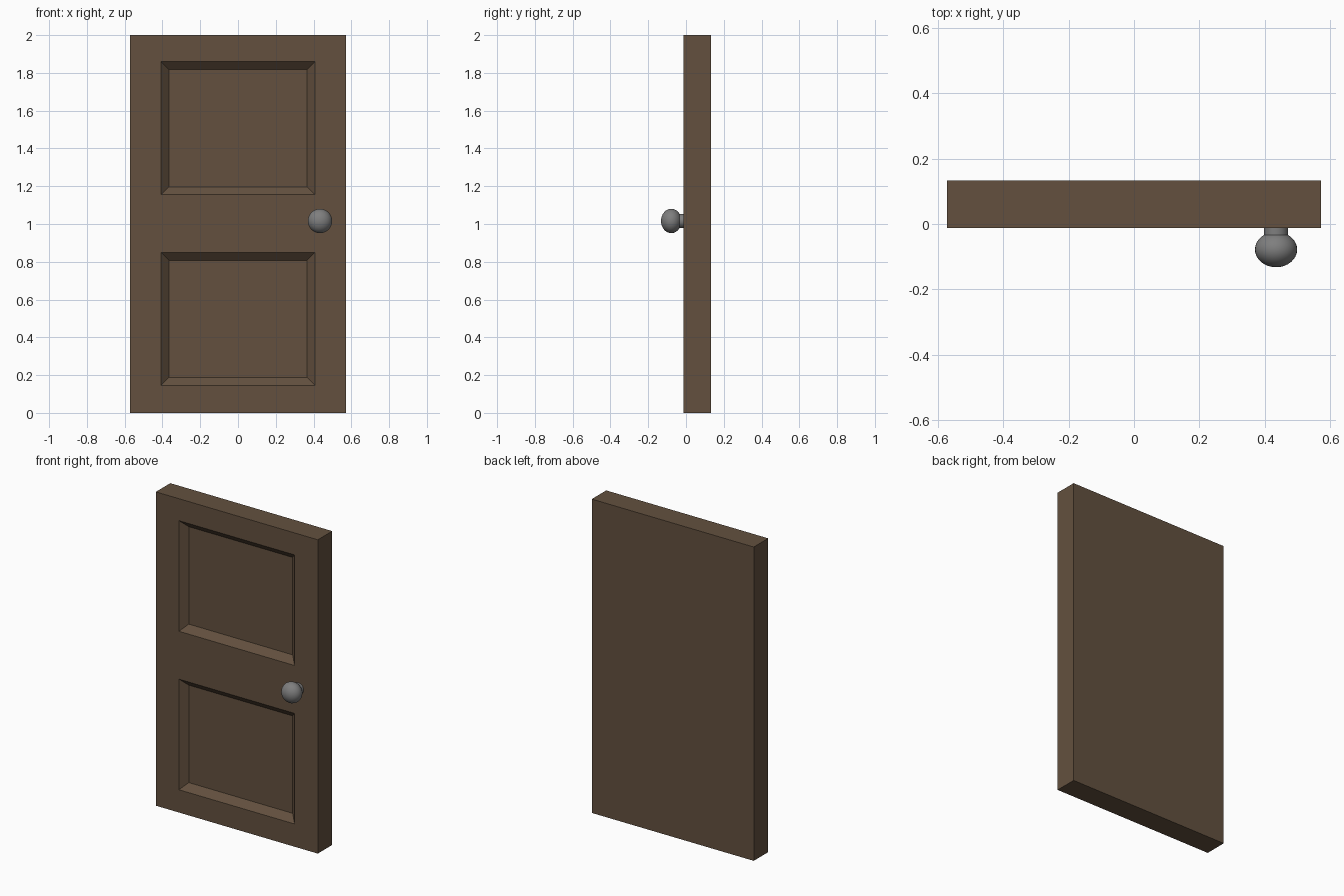
import bpy, bmesh, math
from mathutils import Matrix, Vector

if "Cube" in bpy.data.objects:
    bpy.data.objects.remove(bpy.data.objects["Cube"])


def material(name, rgb):
    m = bpy.data.materials.new(name)
    m.diffuse_color = (*rgb, 1.0)
    m.use_nodes = True
    m.node_tree.nodes["Principled BSDF"].inputs["Base Color"].default_value = m.diffuse_color
    return m


def make_object(name, bm, mat):
    mesh = bpy.data.meshes.new(name)
    bm.to_mesh(mesh)
    bm.free()
    mesh.materials.append(mat)
    obj = bpy.data.objects.new(name, mesh)
    bpy.context.collection.objects.link(obj)
    return obj


wood = material("dark brown wood", (0.125, 0.081, 0.049))
metal = material("grey metal", (0.21, 0.21, 0.21))

# Door slab
WIDTH, HEIGHT = 1.142, 2.0
FRONT, BACK = -0.012, 0.133
PANEL_X = 0.408
PANELS = [(0.145, 0.85), (1.155, 1.86)]

bm = bmesh.new()
bmesh.ops.create_cube(bm, size=1.0)
bmesh.ops.scale(bm, vec=(WIDTH, BACK - FRONT, HEIGHT), verts=bm.verts)
bmesh.ops.translate(bm, vec=(0, (FRONT + BACK) / 2, HEIGHT / 2), verts=bm.verts)

# Cut lines around the panels
cuts = [((x, 0, 0), (1, 0, 0)) for x in (-PANEL_X, PANEL_X)]
cuts += [((0, 0, z), (0, 0, 1)) for pair in PANELS for z in pair]
for co, no in cuts:
    bmesh.ops.bisect_plane(bm, geom=bm.verts[:] + bm.edges[:] + bm.faces[:],
                           plane_co=co, plane_no=no)

# Recessed panels with sloping borders, on the front only
bm.normal_update()
panel_faces = []
for f in bm.faces:
    c = f.calc_center_median()
    if f.normal.y < -0.9 and abs(c.x) < PANEL_X and any(a < c.z < b for a, b in PANELS):
        panel_faces.append(f)
bmesh.ops.inset_individual(bm, faces=panel_faces, thickness=0.042, depth=0.0,
                           use_even_offset=True)
inner = {v for f in panel_faces for v in f.verts}
bmesh.ops.translate(bm, vec=(0, 0.039, 0), verts=list(inner))
make_object("door_slab", bm, wood)

# Knob neck
KNOB_X, KNOB_Z = 0.434, 1.016
bm = bmesh.new()
bmesh.ops.create_cone(bm, cap_ends=True, segments=32, radius1=0.037, radius2=0.037,
                      depth=0.05, matrix=Matrix.Rotation(math.pi / 2, 4, 'X'))
bmesh.ops.translate(bm, vec=(KNOB_X, -0.03, KNOB_Z), verts=bm.verts)
neck = make_object("knob_neck", bm, metal)

# Flattened round knob
bm = bmesh.new()
bmesh.ops.create_uvsphere(bm, u_segments=32, v_segments=16, radius=0.0645,
                          matrix=Matrix.Rotation(math.pi / 2, 4, 'X'))
bmesh.ops.scale(bm, vec=(1, 0.84, 1), verts=bm.verts)
bmesh.ops.translate(bm, vec=(KNOB_X, -0.078, KNOB_Z), verts=bm.verts)
knob = make_object("knob", bm, metal)

# Smooth round metal parts, keeping sharp rims
for obj in (neck, knob):
    bpy.ops.object.select_all(action='DESELECT')
    obj.select_set(True)
    bpy.context.view_layer.objects.active = obj
    bpy.ops.object.shade_smooth_by_angle(angle=math.radians(40))
